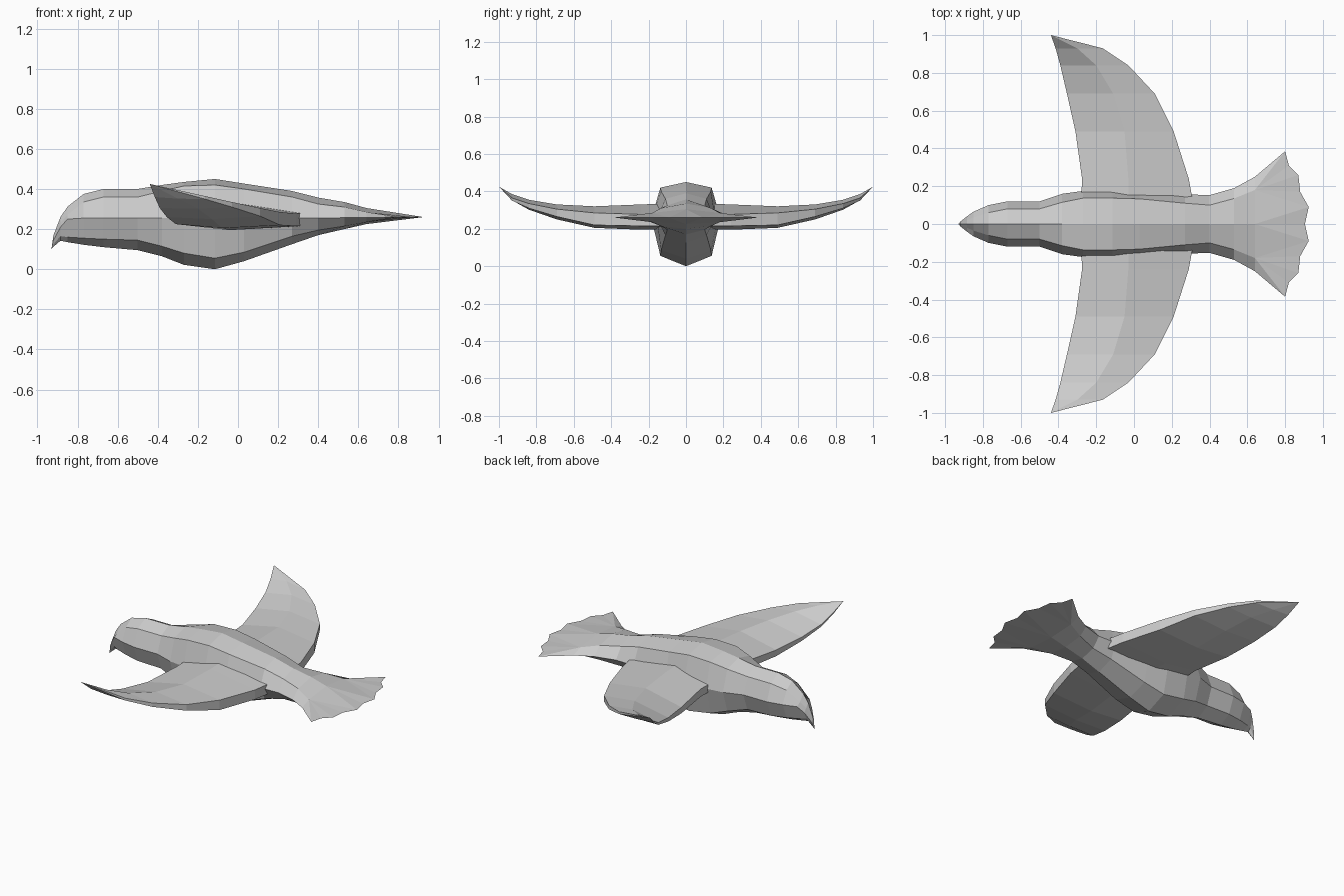
import bpy, bmesh


def finish(name, bm):
    bmesh.ops.recalc_face_normals(bm, faces=bm.faces)
    mesh = bpy.data.meshes.new(name)
    bm.to_mesh(mesh)
    bm.free()
    obj = bpy.data.objects.new(name, mesh)
    bpy.context.collection.objects.link(obj)
    return obj


def loft(bm, sections):
    # Skin a chain of equal-sized rings with quads
    rings = [[bm.verts.new(p) for p in s] for s in sections]
    for a, b in zip(rings, rings[1:]):
        n = len(a)
        for i in range(n):
            j = (i + 1) % n
            bm.faces.new((a[i], a[j], b[j], b[i]))
    return rings


def fan(bm, ring, point):
    # Close a ring to a single tip
    tip = bm.verts.new(point)
    for i in range(len(ring)):
        bm.faces.new((ring[i], ring[(i + 1) % len(ring)], tip))


# Body: octagonal rings, (x, side width, shoulder width, z top/upper/mid/lower/bottom)
body = [
    (-0.92, 0.012, 0.006, 0.17, 0.16, 0.145, 0.125, 0.112),
    (-0.885, 0.04, 0.02, 0.26, 0.235, 0.21, 0.165, 0.142),
    (-0.85, 0.065, 0.035, 0.312, 0.27, 0.25, 0.16, 0.135),
    (-0.77, 0.10, 0.06, 0.375, 0.335, 0.255, 0.155, 0.122),
    (-0.67, 0.12, 0.08, 0.40, 0.36, 0.255, 0.15, 0.11),
    (-0.50, 0.12, 0.08, 0.40, 0.36, 0.255, 0.145, 0.095),
    (-0.38, 0.16, 0.115, 0.42, 0.39, 0.255, 0.115, 0.065),
    (-0.27, 0.175, 0.137, 0.435, 0.415, 0.255, 0.08, 0.022),
    (-0.115, 0.185, 0.137, 0.45, 0.42, 0.255, 0.055, 0.0),
    (0.03, 0.17, 0.133, 0.427, 0.40, 0.255, 0.085, 0.04),
    (0.27, 0.157, 0.11, 0.39, 0.36, 0.255, 0.165, 0.125),
    (0.40, 0.153, 0.10, 0.357, 0.325, 0.255, 0.195, 0.17),
    (0.53, 0.19, 0.135, 0.335, 0.31, 0.257, 0.215, 0.20),
    (0.64, 0.25, 0.18, 0.305, 0.285, 0.258, 0.235, 0.225),
]
bm = bmesh.new()
rings = loft(bm, [
    [(x, 0, t), (x, u, zu), (x, w, m), (x, u, zl),
     (x, 0, b), (x, -u, zl), (x, -w, m), (x, -u, zu)]
    for x, w, u, t, zu, m, zl, b in body])
fan(bm, rings[0], (-0.93, 0, 0.10))

# Tail: spread feathers tapering to a thin scalloped edge
half = [(0.80, 0.385), (0.82, 0.31), (0.87, 0.26), (0.88, 0.17), (0.925, 0.09)]
mid = bm.verts.new((0.905, 0, 0.26))
top, up_l, side_l, low_l, bottom, low_r, side_r, up_r = rings[-1]
for s, side, up, low in ((1, side_l, up_l, low_l), (-1, side_r, up_r, low_r)):
    e = [bm.verts.new((x, s * y, 0.26)) for x, y in half] + [mid]
    for shoulder, centre in ((up, top), (low, bottom)):
        for f in ((side, e[0], shoulder), (e[0], e[1], shoulder),
                  (e[1], e[2], shoulder), (e[2], e[3], shoulder),
                  (e[3], e[4], shoulder), (shoulder, e[4], centre),
                  (e[4], e[5], centre)):
            bm.faces.new(f)
finish("bird_body", bm)

# Wing: blunt-edged sections, (y, leading x/top/bottom, ridge x/z,
# trailing x/top/bottom, underside x/z)
wing = [
    (0.10, -0.28, 0.28, 0.23, -0.03, 0.335, 0.315, 0.28, 0.215, -0.04, 0.195),
    (0.24, -0.275, 0.28, 0.23, -0.03, 0.33, 0.29, 0.277, 0.215, -0.04, 0.195),
    (0.49, -0.31, 0.265, 0.225, -0.05, 0.32, 0.21, 0.285, 0.22, -0.08, 0.205),
    (0.69, -0.355, 0.285, 0.26, -0.11, 0.33, 0.11, 0.305, 0.265, -0.13, 0.25),
    (0.84, -0.39, 0.32, 0.305, -0.20, 0.355, -0.03, 0.335, 0.31, -0.20, 0.302),
    (0.93, -0.415, 0.37, 0.36, -0.30, 0.385, -0.165, 0.365, 0.35, -0.30, 0.352),
]
bm = bmesh.new()
rings = loft(bm, [
    [(lx, y, lt), (rx, y, rz), (tx, y, tt), (tx, y, tb), (ux, y, uz), (lx, y, lb)]
    for y, lx, lt, lb, rx, rz, tx, tt, tb, ux, uz in wing])
bm.faces.new(rings[0])
fan(bm, rings[-1], (-0.44, 1.0, 0.425))
wings = finish("wings", bm)
mirror = wings.modifiers.new("other_side", 'MIRROR')
mirror.use_axis = (False, True, False)
mirror.use_mirror_merge = False
